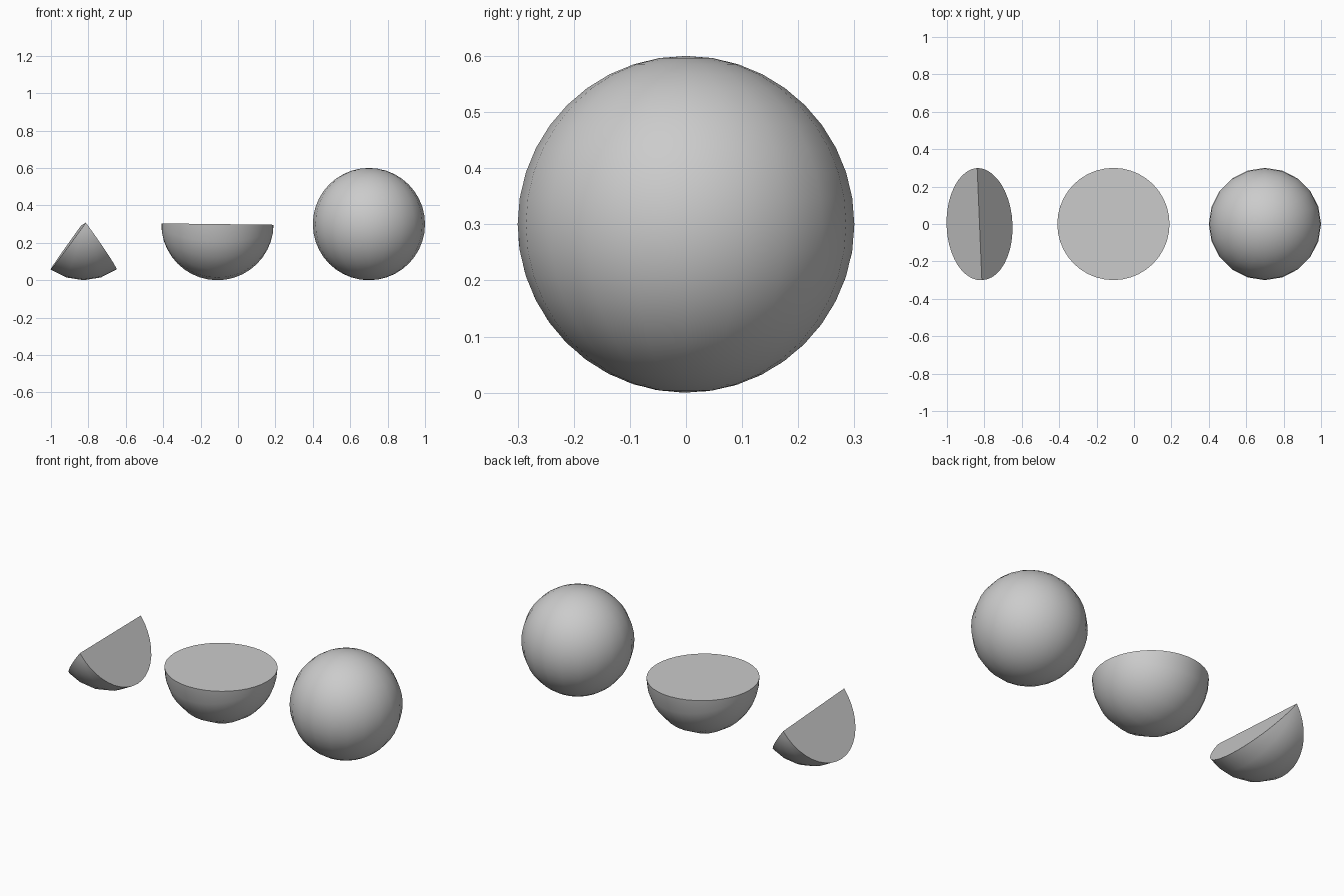
import bpy, bmesh, math
from mathutils import Vector, Matrix

if "Cube" in bpy.data.objects:
    bpy.data.objects.remove(bpy.data.objects["Cube"])

R = 0.3
ARC = 20  # segments along the half-circle profile


def revolved(name, center, axis, start, sweep, steps):
    """Revolve a half circle about its diameter; partial sweeps get flat caps."""
    closed = sweep >= 360
    a = Vector(axis).normalized()
    down = Vector((0, 0, -1))
    u = (down - a * down.dot(a)).normalized()
    bm = bmesh.new()
    pole_a, pole_b = bm.verts.new(a * R), bm.verts.new(a * -R)
    rows = []
    for i in range(steps if closed else steps + 1):
        d = Matrix.Rotation(math.radians(start + sweep * i / steps), 3, a) @ u
        row = [bm.verts.new(R * (a * math.cos(t) + d * math.sin(t)))
               for t in (math.pi * j / ARC for j in range(1, ARC))]
        rows.append([pole_a] + row + [pole_b])
    n = len(rows)
    for i in range(steps):
        p, q = rows[i], rows[(i + 1) % n]
        for j in range(ARC):
            quad = list(dict.fromkeys((p[j], p[j + 1], q[j + 1], q[j])))
            bm.faces.new(quad)
    # flat cut faces
    if not closed:
        if abs(sweep - 180) < 1e-3:
            bm.faces.new(rows[0] + rows[-1][-2:0:-1])
        else:
            bm.faces.new(rows[0])
            bm.faces.new(rows[-1])
    bmesh.ops.recalc_face_normals(bm, faces=bm.faces)
    me = bpy.data.meshes.new(name)
    bm.to_mesh(me)
    bm.free()
    ob = bpy.data.objects.new(name, me)
    ob.location = center
    bpy.context.collection.objects.link(ob)
    bpy.ops.object.select_all(action='DESELECT')
    ob.select_set(True)
    bpy.context.view_layer.objects.active = ob
    bpy.ops.object.shade_smooth_by_angle(angle=math.radians(30))
    return ob


# whole ball: vertical axis needs a sideways start direction, so build along x and turn it
ball = revolved("full_sphere", (0.7, 0, R), (1, 0, 0), 0, 360, 20)
ball.rotation_euler = (0, math.radians(90), 0)

# half ball, cut face up, leaning about one degree
revolved("half_sphere", (-0.11, 0, R), (1, 0, -0.012), -90, 180, 10)

# fifth of a ball, sharp edge up
revolved("sphere_wedge", (-0.826, 0, R), (-0.025, 0.6, -0.015), -36, 72, 4)
